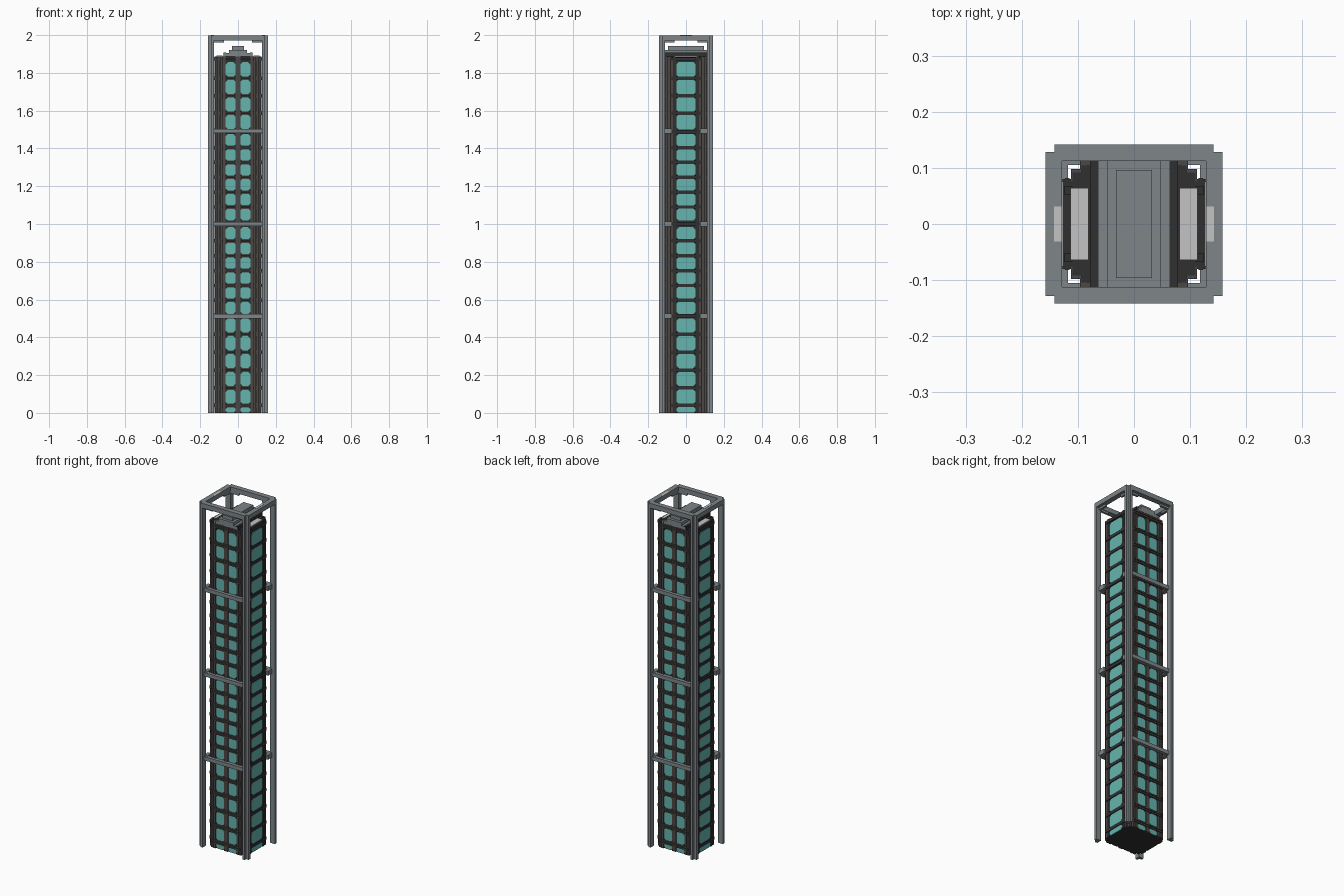
import bpy, bmesh

cube = bpy.data.objects.get("Cube")
if cube:
    bpy.data.objects.remove(cube)


def material(name, r, g, b):
    m = bpy.data.materials.new(name)
    m.use_nodes = True
    m.diffuse_color = (r, g, b, 1)
    m.node_tree.nodes["Principled BSDF"].inputs["Base Color"].default_value = (r, g, b, 1)
    return m


STEEL = material("steel grey", .21, .235, .25)
DARK = material("charcoal", .03, .03, .03)
BROWN = material("warm dark grey", .07, .063, .06)
TEAL = material("teal glass", .13, .46, .43)
PALE = material("pale grey", .55, .55, .55)


def box(bm, x0, x1, y0, y1, z0, z1):
    v = [bm.verts.new((x, y, z)) for z in (z0, z1)
         for x, y in ((x0, y0), (x1, y0), (x1, y1), (x0, y1))]
    for q in ((3, 2, 1, 0), (4, 5, 6, 7), (0, 1, 5, 4), (1, 2, 6, 5), (2, 3, 7, 6), (3, 0, 4, 7)):
        bm.faces.new([v[i] for i in q])


def mid(bm, hx, hy, z0, z1):
    box(bm, -hx, hx, -hy, hy, z0, z1)


def quad_boxes(bm, x0, x1, y0, y1, z0, z1):
    # the same box in all four corners
    for sx in (-1, 1):
        for sy in (-1, 1):
            box(bm, *sorted((sx * x0, sx * x1)), *sorted((sy * y0, sy * y1)), z0, z1)


def pane(bm, centre, half, z0, z1, depth0, depth1, axis):
    # plate with clipped corners, facing along x or y
    c = min(.012, (z1 - z0) / 3)
    pts = [(-half + c, z0), (half - c, z0), (half, z0 + c), (half, z1 - c),
           (half - c, z1), (-half + c, z1), (-half, z1 - c), (-half, z0 + c)]

    def loop(d):
        return [bm.verts.new((centre + u, d, z) if axis == "y" else (d, centre + u, z))
                for u, z in pts]
    a, b = loop(depth0), loop(depth1)
    bm.faces.new(a)
    bm.faces.new(b)
    for i in range(8):
        j = (i + 1) % 8
        bm.faces.new((a[i], a[j], b[j], b[i]))


def finish(bm, name, mat):
    bmesh.ops.recalc_face_normals(bm, faces=bm.faces)
    me = bpy.data.meshes.new(name)
    bm.to_mesh(me)
    bm.free()
    me.materials.append(mat)
    ob = bpy.data.objects.new(name, me)
    bpy.context.collection.objects.link(ob)


# storeys: window centres and half heights, section by section
storeys = [(1.818 - .0927 * i, .039) for i in range(4)]
storeys += [(1.444 - .0787 * i, .033) for i in range(6)]
storeys += [(.95 - .0787 * i, .033) for i in range(6)]
storeys += [(.463 - .0945 * i, .038) for i in range(5)] + [(.012, .02)]
spans = [(max(c - h, .001), c + h) for c, h in storeys]
gaps = [(spans[i + 1][1], spans[i][0]) for i in range(len(spans) - 1)] + [(spans[0][1], 1.89)]

# corner posts with notched outer edge
bm = bmesh.new()
quad_boxes(bm, .128, .158, .112, .128, 0, 1.999)
quad_boxes(bm, .128, .142, .112, .142, 0, 1.999)
finish(bm, "corner_posts", STEEL)

# top ring and its corner gussets
bm = bmesh.new()
for s in (-1, 1):
    box(bm, -.142, .142, *sorted((s * .112, s * .142)), 1.972, 1.999)
    box(bm, *sorted((s * .128, s * .158)), -.128, .128, 1.972, 1.999)
quad_boxes(bm, .075, .13, .114, .126, 1.96, 1.973)
quad_boxes(bm, .13, .142, .06, .114, 1.96, 1.973)
finish(bm, "top_ring", STEEL)

# tie bars and side brackets at three levels
bm = bmesh.new()
for z in (.512, 1.0, 1.492):
    for s in (-1, 1):
        box(bm, -.13, .13, *sorted((s * .105, s * .127)), z - .011, z + .011)
    quad_boxes(bm, .118, .14, .075, .118, z - .013, z + .013)
finish(bm, "tie_bars", STEEL)

# stepped tower core
bm = bmesh.new()
mid(bm, .094, .104, 0, 1.888)
mid(bm, .11, .092, 0, 1.886)
mid(bm, .119, .076, 0, 1.884)
finish(bm, "tower_core", DARK)

# vertical pilasters beside the windows
bm = bmesh.new()
quad_boxes(bm, .066, .08, .1, .11, 0, 1.886)
quad_boxes(bm, .084, .096, .098, .109, 0, 1.886)
quad_boxes(bm, .1, .112, .086, .097, 0, 1.884)
quad_boxes(bm, .115, .123, .07, .082, 0, 1.882)
for s in (-1, 1):
    box(bm, -.012, .012, *sorted((s * .1, s * .11)), 0, 1.886)
finish(bm, "pilasters", BROWN)

# horizontal ribs on front and back, wrapping the stepped corners
bm = bmesh.new()
for a, b in gaps:
    m = (a + b) / 2
    for z0, z1 in ((m - .01, m - .002), (m + .002, m + .01)):
        mid(bm, .096, .115, z0, z1)
        mid(bm, .112, .098, z0, z1)
finish(bm, "front_ribs", BROWN)

# side window frames
bm = bmesh.new()
for a, b in gaps:
    m = (a + b) / 2
    mid(bm, .127, .08, m - .009, m + .009)
quad_boxes(bm, .11, .124, .052, .068, 0, 1.888)
finish(bm, "side_frames", DARK)

# glazing
bm = bmesh.new()
for z0, z1 in spans:
    for s in (-1, 1):
        for x in (-.039, .039):
            pane(bm, x, .026, z0, z1, s * .103, s * .108, "y")
        pane(bm, 0, .05, z0, z1, s * .118, s * .123, "x")
finish(bm, "windows", TEAL)

# stepped roof
bm = bmesh.new()
mid(bm, .075, .112, 1.887, 1.905)
mid(bm, .048, .112, 1.905, 1.922)
mid(bm, .032, .096, 1.922, 1.942)
finish(bm, "roof_steps", STEEL)

# dark roof kerbs
bm = bmesh.new()
for s in (-1, 1):
    box(bm, *sorted((s * .063, s * .078)), -.112, .112, 1.885, 1.907)
finish(bm, "roof_kerbs", DARK)

# pale plates on the roof shoulders and the ring
bm = bmesh.new()
for s in (-1, 1):
    box(bm, *sorted((s * .081, s * .113)), -.064, .064, 1.886, 1.892)
    box(bm, *sorted((s * .128, s * .143)), -.031, .031, 1.996, 2.0)
finish(bm, "pale_plates", PALE)
